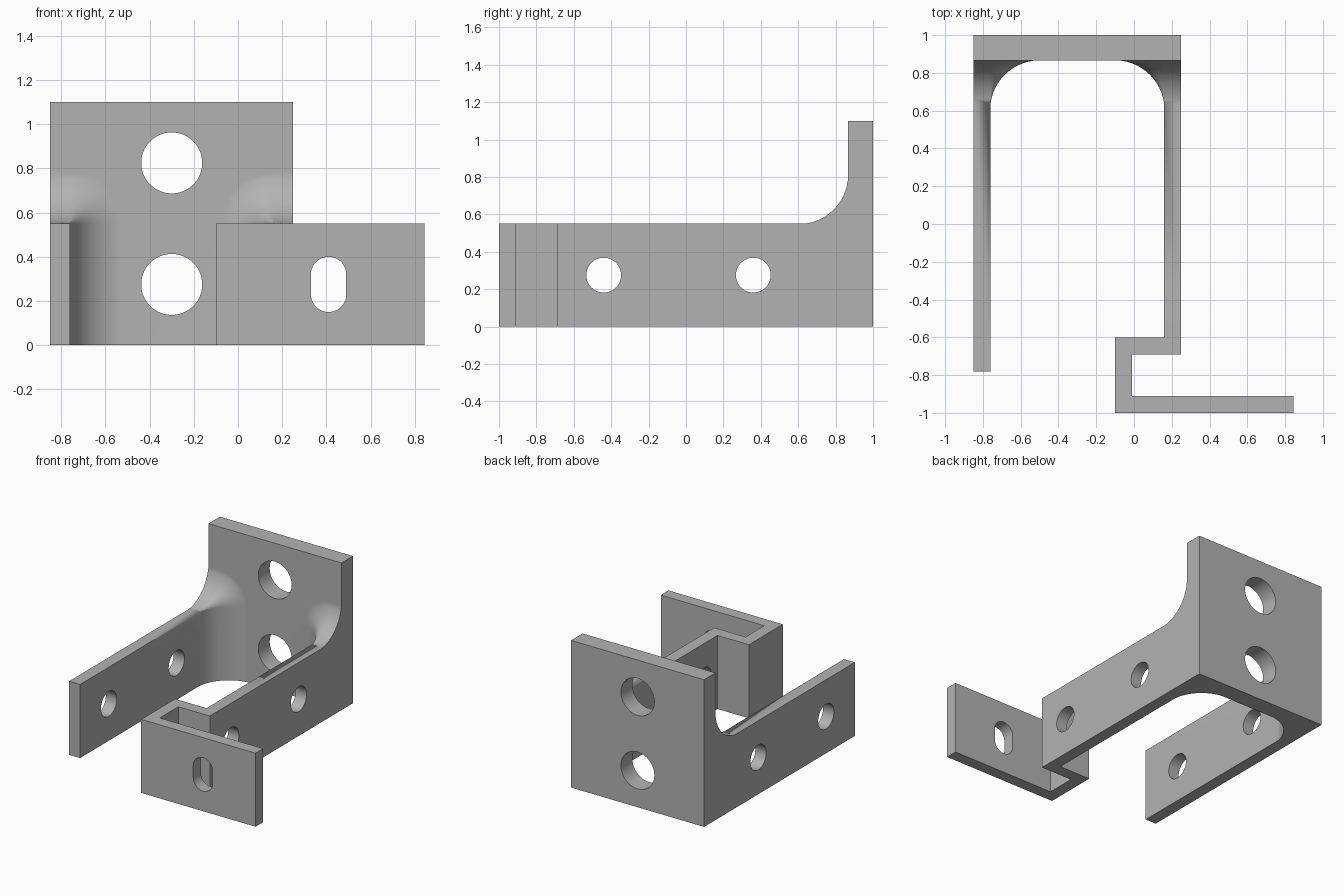
import bpy, bmesh, math

cube = bpy.data.objects.get("Cube")
if cube:
    bpy.data.objects.remove(cube, do_unlink=True)

grey = bpy.data.materials.new("plain grey")
grey.use_nodes = True
colour = (0.45, 0.45, 0.45, 1)
grey.diffuse_color = colour
grey.node_tree.nodes["Principled BSDF"].inputs["Base Color"].default_value = colour

MID = -0.30                      # centre line of the fork
OUTER, INNER = -0.85, -0.76      # faces of the right arm
ARM_H, PLATE_H, PLATE_Y = 0.55, 1.10, 0.865
FILLET = 0.23


def loft(name, rings):
    """Closed solid skinned through rings of equal length."""
    bm = bmesh.new()
    loops = [[bm.verts.new(p) for p in ring] for ring in rings]
    for a, b in zip(loops, loops[1:]):
        for i in range(len(a)):
            j = (i + 1) % len(a)
            bm.faces.new((a[i], a[j], b[j], b[i]))
    bm.faces.new(loops[0])
    bm.faces.new(loops[-1])
    bmesh.ops.remove_doubles(bm, verts=bm.verts, dist=1e-5)
    bmesh.ops.recalc_face_normals(bm, faces=bm.faces)
    mesh = bpy.data.meshes.new(name)
    bm.to_mesh(mesh)
    bm.free()
    mesh.materials.append(grey)
    obj = bpy.data.objects.new(name, mesh)
    bpy.context.collection.objects.link(obj)
    return obj


def prism(name, outline, z0, z1):
    return loft(name, [[(x, y, z) for x, y in outline] for z in (z0, z1)])


def arm(name, front, side):
    """Arm whose section grows around its inner top corner into the plate."""
    tilt, steps = math.radians(7), 12
    lo, hi = math.cos(tilt), math.sin(tilt)
    sections = [(front, 0)]
    for i in range(steps + 1):
        a = tilt + (math.pi / 2 - 2 * tilt) * i / steps
        d = FILLET * (lo - math.cos(a)) / (lo - hi)
        y = PLATE_Y - FILLET + FILLET * (math.sin(a) - hi) / (lo - hi)
        sections.append((y, d))
    sections.append((PLATE_Y + 0.05, FILLET))
    rings = []
    for y, d in sections:
        corner = [(INNER + d * math.cos(q * math.pi / 24),
                   ARM_H + d * math.sin(q * math.pi / 24)) for q in range(13)]
        ring = [(OUTER, 0), (INNER + d, 0)] + corner + [(OUTER, ARM_H + d)]
        rings.append([(MID + side * (x - MID), y, z) for x, z in ring])
    return loft(name, rings)


def hole(name, axis, centre, radius, stretch=0.0, depth=0.3):
    """Round or upright slotted cutter along x or y."""
    rings = []
    for s in (-depth / 2, depth / 2):
        ring = []
        for i in range(64):
            a = 2 * math.pi * (i + 0.5) / 64
            u = radius * math.cos(a)
            w = radius * math.sin(a) + math.copysign(stretch, math.sin(a))
            dx, dy = (u, s) if axis == "y" else (s, u)
            ring.append((centre[0] + dx, centre[1] + dy, centre[2] + w))
        rings.append(ring)
    return loft(name, rings)


def combine(target, tool, operation):
    mod = target.modifiers.new(operation.lower(), "BOOLEAN")
    mod.operation, mod.object, mod.solver = operation, tool, "EXACT"
    bpy.context.view_layer.objects.active = target
    bpy.ops.object.modifier_apply(modifier=mod.name)
    bpy.data.objects.remove(tool, do_unlink=True)


# Back plate
bracket = prism("bracket", [(-0.85, PLATE_Y), (0.25, PLATE_Y), (0.25, 1), (-0.85, 1)],
                0, PLATE_H)

# Two flared arms and the folded front tab
combine(bracket, arm("right_arm", -0.78, 1), "UNION")
combine(bracket, arm("left_arm", -0.64, -1), "UNION")
tab = [(0.25, -0.60), (-0.10, -0.60), (-0.10, -1), (0.845, -1), (0.845, -0.91),
       (-0.01, -0.91), (-0.01, -0.69), (0.25, -0.69)]
combine(bracket, prism("front_tab", tab, 0, ARM_H), "UNION")

# Plate holes, arm cross holes and the tab slot
for z in (0.275, 0.825):
    combine(bracket, hole("plate_hole", "y", (MID, 0.93, z), 0.138), "DIFFERENCE")
for y in (-0.44, 0.36):
    combine(bracket, hole("arm_hole", "x", (MID, y, 0.275), 0.093, depth=1.4), "DIFFERENCE")
combine(bracket, hole("tab_slot", "y", (0.41, -0.95, 0.275), 0.08, 0.045), "DIFFERENCE")

# Smooth fillets and holes with crisp edges
bpy.ops.object.select_all(action="DESELECT")
bracket.select_set(True)
bpy.context.view_layer.objects.active = bracket
bpy.ops.object.shade_smooth_by_angle(angle=math.radians(30))
weighted = bracket.modifiers.new("weighted normals", "WEIGHTED_NORMAL")
weighted.keep_sharp = True
